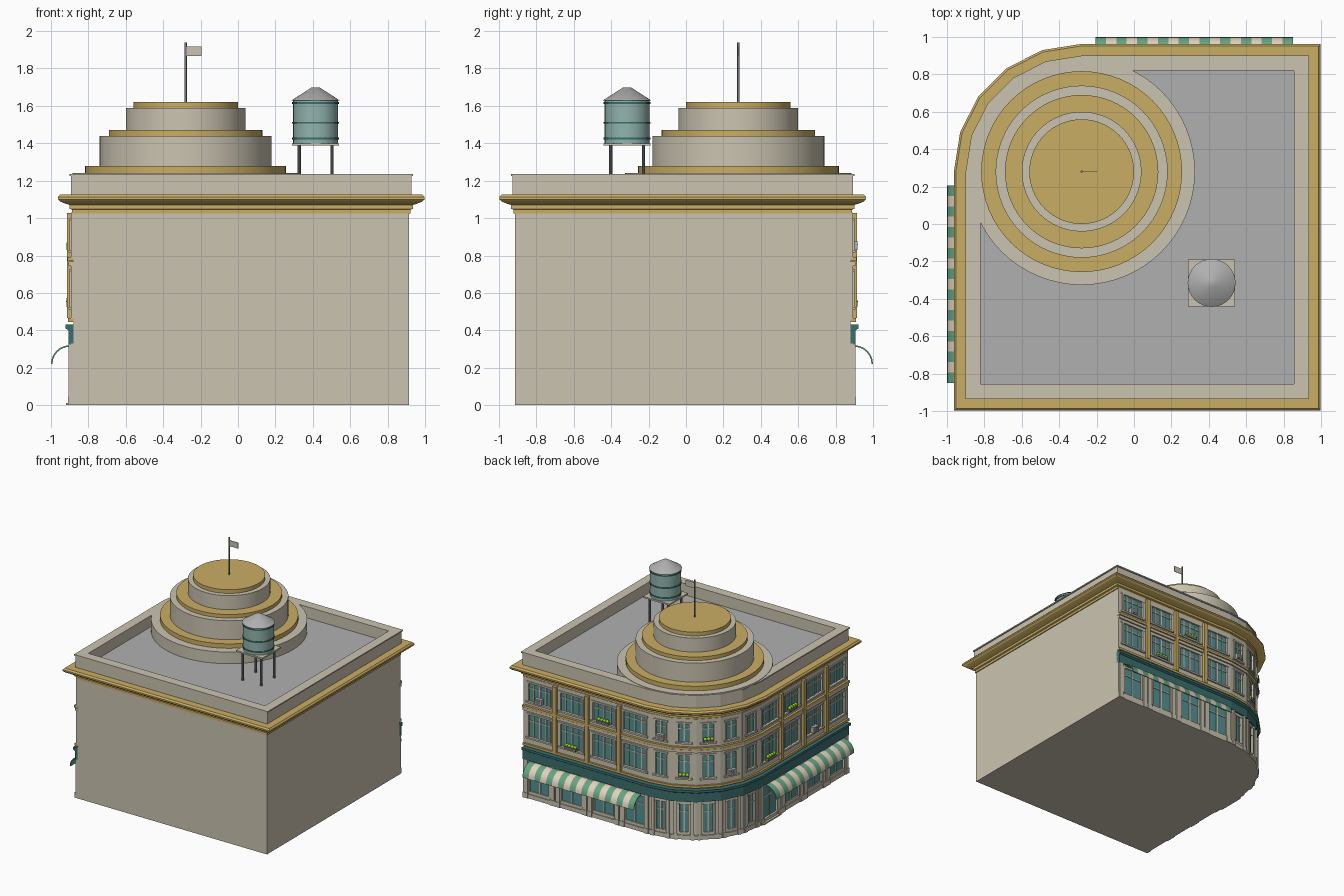
import bpy, bmesh, math
from mathutils import Matrix, Vector

if "Cube" in bpy.data.objects:
    bpy.data.objects.remove(bpy.data.objects["Cube"])


def material(name, r, g, b):
    m = bpy.data.materials.new(name)
    m.diffuse_color = [((c / 255 + 0.055) / 1.055) ** 2.4 for c in (r, g, b)] + [1]
    m.use_nodes = True
    m.node_tree.nodes["Principled BSDF"].inputs["Base Color"].default_value = m.diffuse_color
    return m


STONE = material("beige stone", 203, 196, 177)
GOLD = material("ochre trim", 202, 174, 100)
GREY = material("roof grey", 176, 176, 177)
GLASS = material("teal glass", 84, 146, 148)
TEAL = material("dark teal", 58, 112, 110)
TANK = material("pale aqua", 146, 180, 174)
GREEN = material("awning green", 104, 166, 132)
CREAM = material("awning cream", 226, 212, 190)
LIME = material("lime leaves", 150, 205, 40)
METAL = material("dark metal", 122, 124, 126)

E, F = 0.915, 0.88        # blank-side and facade-side wall distances
CX, CY, R = -0.28, 0.28, 0.60   # rounded corner
STEPS = 5
parts = {}


def part(name, mat):
    return parts.setdefault(name, (bmesh.new(), mat))[0]


def outline(o, closed=True):
    """Footprint offset outwards by o; the open version follows the facade only."""
    e = E + (o if closed else 0)
    pts = [(e, F + o)]
    for i in range(STEPS + 1):
        a = math.pi / 2 * i / STEPS
        pts.append((CX - (R + o) * math.sin(a), CY + (R + o) * math.cos(a)))
    pts.append((-F - o, -e))
    if closed:
        pts.append((e, -e))
    return pts


def sweep(name, mat, profile, closed=True, cap=False):
    """Loft a list of (offset, z) points round the footprint."""
    bm = part(name, mat)
    rows = [[bm.verts.new((x, y, z)) for x, y in outline(o, closed)] for o, z in profile]
    n = len(rows[0])
    loops = list(zip(rows, rows[1:]))
    if not cap:
        loops.append((rows[-1], rows[0]))
    for a, b in loops:
        for i in range(n if closed else n - 1):
            j = (i + 1) % n
            bm.faces.new((a[i], a[j], b[j], b[i]))
    if cap:
        bm.faces.new(rows[0])
        bm.faces.new(rows[-1])
    if not closed:
        for k in (0, -1):
            bm.faces.new([r[k] for r in rows])


def band(name, mat, d, z0, z1):
    sweep(name, mat, [(-0.01, z0), (d, z0), (d, z1), (-0.01, z1)], closed=False)


def frame(x, y, nx, ny):
    """Local axes on a wall: u along it, d outwards, z up."""
    n = Vector((nx, ny, 0)).normalized()
    t = Vector((-n.y, n.x, 0))
    return Matrix(((t.x, n.x, 0, x), (t.y, n.y, 0, y), (0, 0, 1, 0), (0, 0, 0, 1)))


def box(name, mat, fr, u, w, d0, d1, z0, z1):
    m = fr @ Matrix.Translation((u, (d0 + d1) / 2, (z0 + z1) / 2)) \
        @ Matrix.Diagonal((w, d1 - d0, z1 - z0, 1))
    bmesh.ops.create_cube(part(name, mat), size=1, matrix=m)


def tube(name, mat, x, y, z0, z1, r, r2=None, n=48):
    bmesh.ops.create_cone(part(name, mat), cap_ends=True, segments=n, radius1=r,
                          radius2=r if r2 is None else r2, depth=z1 - z0,
                          matrix=Matrix.Translation((x, y, (z0 + z1) / 2)))


# main block, roof, cornice and parapet
sweep("building_body", STONE, [(0, 0), (0, 1.03)], cap=True)
sweep("roof_deck", GREY, [(-0.05, 1.02), (-0.05, 1.14)], cap=True)
sweep("cornice", GOLD, [(-0.03, 1.025), (0.008, 1.025), (0.008, 1.045), (0.02, 1.05), (0.02, 1.07),
                        (0.045, 1.078), (0.07, 1.088), (0.083, 1.1), (0.083, 1.112),
                        (0.072, 1.125), (-0.03, 1.125)])
sweep("parapet", STONE, [(-0.06, 1.1), (0.012, 1.1), (0.012, 1.224), (0.02, 1.226),
                         (0.02, 1.236), (-0.06, 1.236)])

# facade bands
band("plinth", STONE, 0.022, 0, 0.035)
sweep("shop_fascia", TEAL, [(-0.01, 0.325), (0.025, 0.325), (0.025, 0.4), (0.042, 0.41),
                            (0.042, 0.43), (-0.01, 0.43)], closed=False)
band("first_sill_band", GOLD, 0.028, 0.445, 0.465)
band("floor_ledge", STONE, 0.026, 0.745, 0.768)
band("floor_trim", GOLD, 0.032, 0.772, 0.792)

# bays: four on the back, five round the corner, four on the left
edges = [E, 0.61, 0.305, 0.0, CX]
bays = [(frame((a + b) / 2, F, 0, 1), a - b, False) for a, b in zip(edges, edges[1:])]
apothem = R * math.cos(math.pi / 4 / STEPS)
for i in range(STEPS):
    a = math.pi / 2 * (i + 0.5) / STEPS
    s, c = math.sin(a), math.cos(a)
    bays.append((frame(CX - apothem * s, CY + apothem * c, -s, c),
                 2 * R * math.sin(math.pi / 4 / STEPS), True))
bays += [(frame(-F, -(a + b) / 2, -1, 0), a - b, False)
         for a, b in reversed(list(zip(edges, edges[1:])))]


def window(fr, w, ww, z0, z1, bottom, top, depth):
    """Glass with wall piers, spandrels, mullion and transom around it."""
    box("window_glass", GLASS, fr, 0, ww, 0, 0.004, z0, z1)
    pier = (w - ww) / 2
    for s in (-1, 1):
        box("wall_piers", STONE, fr, s * (ww + pier) / 2, pier + 0.001, 0, depth, bottom, top)
        box("window_frames", STONE, fr, s * (ww / 2 - 0.002), 0.012, 0, depth + 0.008, z0, z1)
    if z0 > bottom:
        box("wall_spandrels", STONE, fr, 0, ww, 0, depth, bottom, z0)
    box("wall_spandrels", STONE, fr, 0, ww, 0, depth, z1, top)
    box("window_frames", STONE, fr, 0, 0.012, 0, 0.011, z0, z1)
    zt = z0 + (z1 - z0) * 0.72
    box("window_frames", STONE, fr, 0, ww, 0, 0.01, zt - 0.004, zt + 0.004)


planters = {(2, 1), (1, 0), (5, 0), (6, 1), (9, 0), (10, 1)}
coolers = {(0, 1), (4, 1), (7, 0), (11, 0)}
for i, (fr, w, curved) in enumerate(bays):
    wide = w + (0.004 if curved else 0)
    # shop floor
    door = i == 9
    window(fr, wide, 0.085 if curved else 0.2, 0.0 if door else 0.06, 0.3, 0, 0.33, 0.014)
    for s in (-1, 1):
        u = s * (0.066 if curved else w / 2 - 0.025)
        box("shop_pilasters", STONE, fr, u, 0.026 if curved else 0.04, 0, 0.025, 0, 0.325)
        box("pilaster_bases", STONE, fr, u, 0.034 if curved else 0.046, 0, 0.029, 0, 0.045)
    if door:
        box("door_step", STONE, fr, 0, 0.24, 0, 0.04, 0, 0.012)
    # upper floors
    for floor, (z0, z1, bottom, top) in enumerate(((0.525, 0.715, 0.46, 0.75),
                                                   (0.83, 0.985, 0.785, 1.03))):
        ww = 0.1 if curved else 0.22
        window(fr, wide, ww, z0, z1, bottom, top, 0.012)
        if not curved:
            for s in (-1, 1):
                box("window_frames", STONE, fr, s * 0.06, 0.008, 0, 0.01, z0, z1)
        box("window_sills", STONE, fr, 0, ww + 0.03, 0, 0.026, z0 - 0.014, z0)
        box("window_heads", STONE, fr, 0, ww + 0.025, 0, 0.02, z1, z1 + 0.014)
        if (i, floor) in planters:
            n = 3 if curved else 4
            box("planter_boxes", METAL, fr, 0, n * 0.027, 0.008, 0.036, z0, z0 + 0.02)
            for k in range(n):
                p = Matrix.Translation(((k - (n - 1) / 2) * 0.027, 0.024, z0 + 0.03))
                bmesh.ops.create_icosphere(part("planter_leaves", LIME), subdivisions=2,
                                           radius=0.015, matrix=fr @ p)
        if (i, floor) in coolers:
            box("air_coolers", GREY, fr, 0, 0.065, 0.004, 0.036, z0, z0 + 0.048)
            box("cooler_grilles", METAL, fr, 0, 0.045, 0.036, 0.038, z0 + 0.01, z0 + 0.038)

# tall ochre pilasters between the straight bays
for x in edges[1:4]:
    for fr in (frame(x, F, 0, 1), frame(-F, -x, -1, 0)):
        box("tall_pilasters", GOLD, fr, 0, 0.034, 0, 0.035, 0.465, 1.026)

# striped awnings
STRIPES, LENGTH = 19, 1.055
for fr in (frame(0.322, F, 0, 1), frame(-F, -0.322, -1, 0)):
    for k in range(STRIPES):
        bm = part("awning_green", GREEN) if k % 2 == 0 else part("awning_cream", CREAM)
        ends = []
        for u in ((k / STRIPES - 0.5) * LENGTH, ((k + 1) / STRIPES - 0.5) * LENGTH):
            arc = [(r, math.pi / 2 * j / 6) for r in (0.1, 0.092) for j in range(7)]
            arc = arc[:7] + arc[:6:-1]
            ends.append([bm.verts.new(fr @ Vector((u, 0.02 + r * math.sin(a),
                                                   0.22 + r * math.cos(a)))) for r, a in arc])
        a, b = ends
        for j in range(14):
            bm.faces.new((a[j], a[j - 1], b[j - 1], b[j]))
        bm.faces.new(a)
        bm.faces.new(b[::-1])

# stepped round tower
tube("tower_base", STONE, CX, CY, 1.13, 1.24, 0.606, n=64)
for name, mat, r, z0, z1 in (("tower_trim_low", GOLD, 0.537, 1.24, 1.278),
                             ("tower_drum_low", STONE, 0.46, 1.278, 1.44),
                             ("tower_trim_mid", GOLD, 0.41, 1.44, 1.47),
                             ("tower_drum_high", STONE, 0.32, 1.47, 1.59),
                             ("tower_trim_top", GOLD, 0.28, 1.59, 1.622)):
    tube(name, mat, CX, CY, z0, z1, r, n=64)
tube("flag_pole", METAL, CX, CY, 1.62, 1.94, 0.006, n=12)
box("flag", STONE, frame(CX, CY, 0, 1), -0.045, 0.08, -0.002, 0.002, 1.867, 1.917)

# water tank
TX, TY = 0.415, -0.315
for sx in (-1, 1):
    for sy in (-1, 1):
        tube("tank_legs", METAL, TX + sx * 0.088, TY + sy * 0.088, 1.13, 1.39, 0.009, n=10)
box("tank_platform", STONE, frame(TX, TY, 0, 1), 0, 0.25, -0.125, 0.125, 1.387, 1.4)
tube("tank_barrel", TANK, TX, TY, 1.4, 1.632, 0.12, n=32)
for z in (1.425, 1.51, 1.615):
    tube("tank_hoops", TEAL, TX, TY, z - 0.005, z + 0.005, 0.125, n=32)
tube("tank_roof", GREY, TX, TY, 1.63, 1.698, 0.128, 0.022, n=32)

# turn every collected part into an object
for name, (bm, mat) in parts.items():
    bmesh.ops.recalc_face_normals(bm, faces=bm.faces)
    mesh = bpy.data.meshes.new(name)
    bm.to_mesh(mesh)
    bm.free()
    mesh.materials.append(mat)
    ob = bpy.data.objects.new(name, mesh)
    bpy.context.collection.objects.link(ob)
    if name.startswith(("tower", "tank", "flag_pole", "planter_leaves", "awning")):
        bpy.context.view_layer.objects.active = ob
        ob.select_set(True)
        bpy.ops.object.shade_smooth_by_angle(angle=math.radians(35))
        ob.select_set(False)
